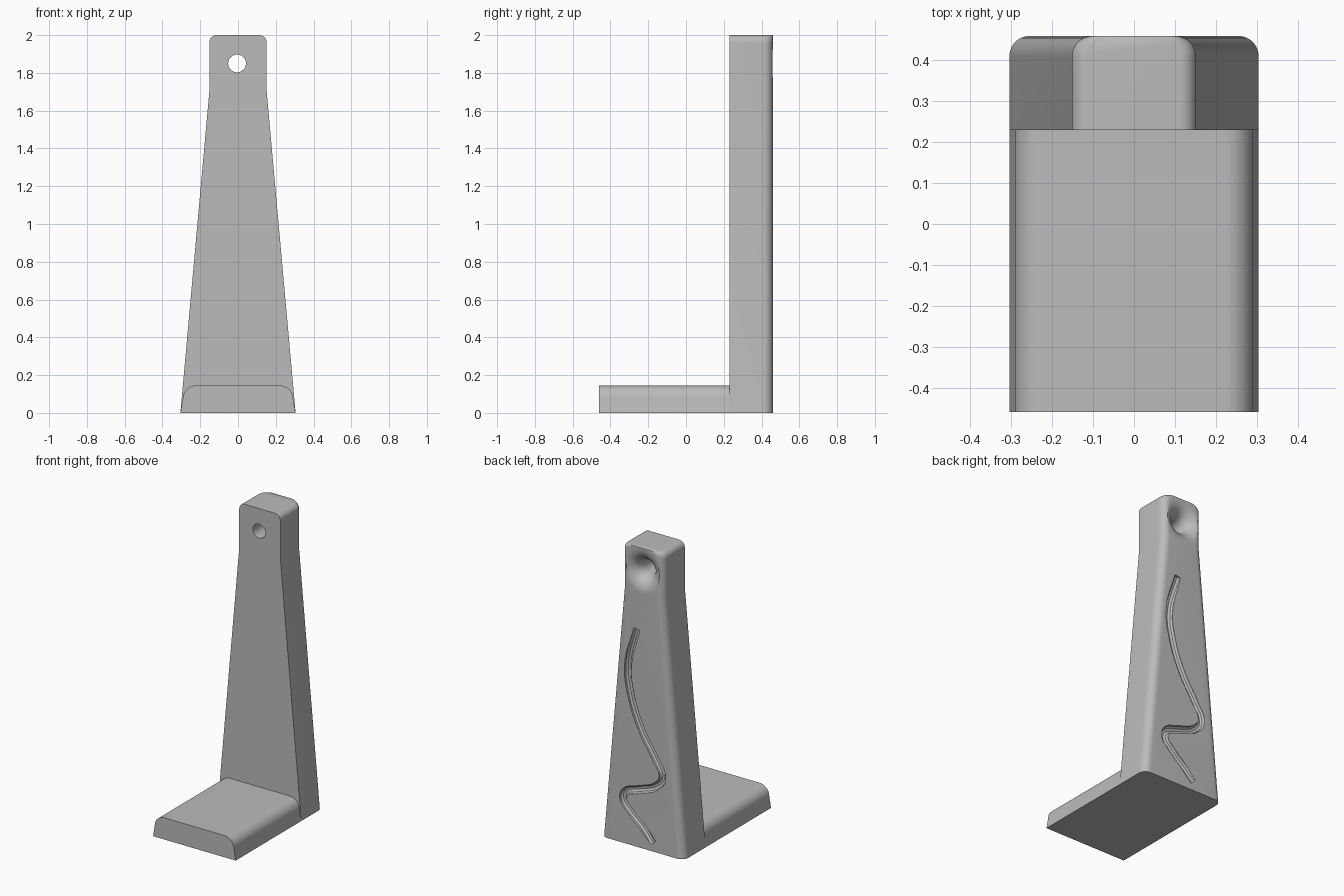
import bpy
import bmesh
from math import sin, cos, pi

cube = bpy.data.objects.get("Cube")
if cube:
    bpy.data.objects.remove(cube, do_unlink=True)

FRONT, COLUMN_FRONT, BACK = -0.46, 0.23, 0.46

grey = bpy.data.materials.new("plain_grey")
grey.use_nodes = True
colour = (0.5, 0.5, 0.5, 1)
grey.diffuse_color = colour
grey.node_tree.nodes["Principled BSDF"].inputs["Base Color"].default_value = colour


def loft(name, rings):
    """Skin a list of equal-length point rings and cap both ends."""
    bm = bmesh.new()
    loops = [[bm.verts.new(p) for p in ring] for ring in rings]
    n = len(loops[0])
    for a, b in zip(loops, loops[1:]):
        for i in range(n):
            j = (i + 1) % n
            bm.faces.new((a[i], a[j], b[j], b[i]))
    bm.faces.new(loops[0])
    bm.faces.new(loops[-1])
    bmesh.ops.recalc_face_normals(bm, faces=bm.faces)
    mesh = bpy.data.meshes.new(name)
    bm.to_mesh(mesh)
    bm.free()
    mesh.materials.append(grey)
    obj = bpy.data.objects.new(name, mesh)
    bpy.context.collection.objects.link(obj)
    return obj


def activate(obj):
    bpy.ops.object.select_all(action='DESELECT')
    obj.select_set(True)
    bpy.context.view_layer.objects.active = obj


def cut(obj, cutter):
    activate(obj)
    mod = obj.modifiers.new("cut", 'BOOLEAN')
    mod.operation = 'DIFFERENCE'
    mod.solver = 'EXACT'
    mod.use_self = True
    mod.object = cutter
    bpy.ops.object.modifier_apply(modifier=mod.name)
    bpy.data.objects.remove(cutter, do_unlink=True)


def arc(cx, cy, r, steps=10):
    """Quarter circle from +x towards +y."""
    return [(cx + r * cos(i / steps * pi / 2), cy + r * sin(i / steps * pi / 2))
            for i in range(steps + 1)]


def mirrored(half):
    """Close a right-hand half outline with its mirror image."""
    return half + [(-x, y) for x, y in reversed(half)]


# Tapered column: rounded back corners, rounded top shoulders
levels = [(0.305, 0), (0.152, 1.7)] + arc(0.112, 1.96, 0.04)
rings = []
for width, z in levels:
    outline = mirrored([(width, COLUMN_FRONT)] + arc(width - 0.05, BACK - 0.05, 0.05))
    rings.append([(x, y, z) for x, y in outline])
column = loft("back_column", rings)

# Foot with rounded long edges
outline = mirrored([(0.305, 0)] + arc(0.222, 0.075, 0.07))
foot = loft("foot", [[(x, y, z) for x, z in outline] for y in (FRONT, COLUMN_FRONT)])

# Hanging hole that flares like a trumpet towards the back
flare = [(0.047, 0.1)]
for i in range(13):
    a = i / 12 * pi / 2
    flare.append((0.147 - 0.1 * cos(a), BACK - 0.1 + 0.1 * sin(a)))
flare.append((0.147, BACK + 0.05))
turns = [i / 48 * 2 * pi for i in range(48)]
cut(column, loft("hole_cutter", [[(-0.005 + r * cos(t), y, 1.85 + r * sin(t)) for t in turns]
                                 for r, y in flare]))

# Winding groove down the back, shallow at both ends
path = [(0.04, 1.45), (0.106, 1.19), (0.084, 1.0), (0.004, 0.785), (-0.092, 0.627),
        (-0.147, 0.51), (-0.107, 0.445), (0.04, 0.38), (0.125, 0.345), (0.142, 0.295),
        (0.084, 0.22), (-0.004, 0.14), (-0.08, 0.06)]
data = bpy.data.curves.new("groove_cutter", 'CURVE')
data.dimensions = '3D'
data.bevel_depth = 0.026
data.bevel_resolution = 3
data.use_fill_caps = True
data.resolution_u = 8
spline = data.splines.new('BEZIER')
spline.bezier_points.add(len(path) - 1)
for i, (point, (x, z)) in enumerate(zip(spline.bezier_points, path)):
    end = i in (0, len(path) - 1)
    point.co = (x, BACK + (0.012 if end else 0.001), z)
    point.handle_left_type = point.handle_right_type = 'AUTO'
groove = bpy.data.objects.new("groove_cutter", data)
bpy.context.collection.objects.link(groove)
activate(groove)
bpy.ops.object.convert(target='MESH')
groove = bpy.context.view_layer.objects.active
bm = bmesh.new()
bm.from_mesh(groove.data)
bmesh.ops.remove_doubles(bm, verts=bm.verts, dist=0.0001)
bmesh.ops.recalc_face_normals(bm, faces=bm.faces)
bm.to_mesh(groove.data)
bm.free()
groove.data.materials.append(grey)
cut(column, groove)

for part in (column, foot):
    activate(part)
    bpy.ops.object.shade_smooth_by_angle(angle=pi / 6)
